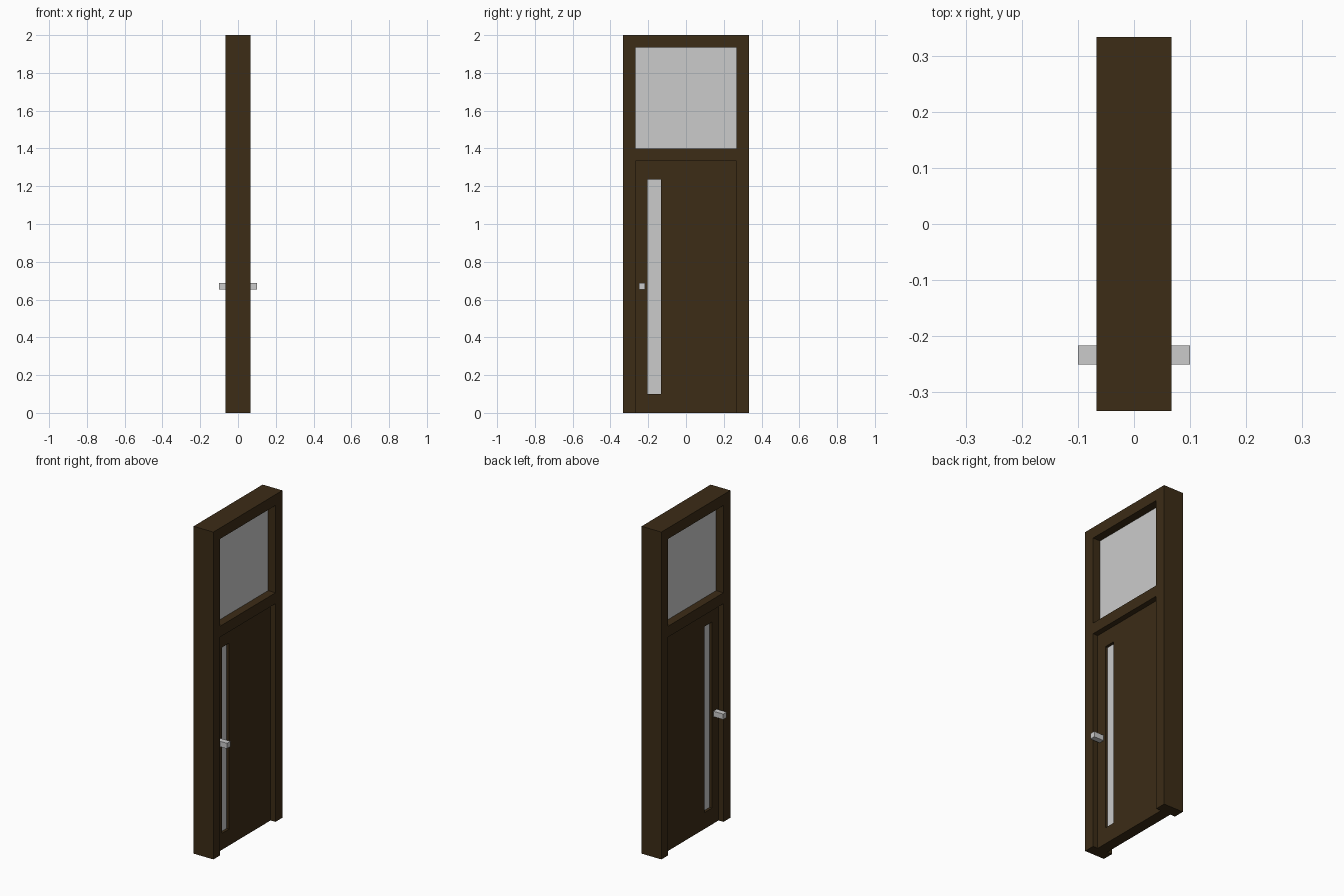
import bpy
from math import pi

if "Cube" in bpy.data.objects:
    bpy.data.objects.remove(bpy.data.objects["Cube"])

U = 1 / 30                     # module all dimensions are based on
W, JAMB, TOP = 10 * U, 8 * U, 2.0

brown = bpy.data.materials.new("dark_wood")
brown.diffuse_color = (0.045, 0.025, 0.008, 1)
brown.use_nodes = True
brown.node_tree.nodes["Principled BSDF"].inputs["Base Color"].default_value = brown.diffuse_color


def rect(y0, y1, z0, z1):
    return [(y0, z0), (y1, z0), (y1, z1), (y0, z1)]


def slab(name, loops, half_depth, mat=None):
    """Filled profile in the YZ plane (later loops are holes), extruded along X."""
    curve = bpy.data.curves.new(name, 'CURVE')
    curve.dimensions = '2D'
    curve.fill_mode = 'BOTH'
    curve.extrude = half_depth
    for pts in loops:
        sp = curve.splines.new('POLY')
        sp.points.add(len(pts) - 1)
        for p, (y, z) in zip(sp.points, pts):
            p.co = (y, z, 0, 1)
        sp.use_cyclic_u = True
    ob = bpy.data.objects.new(name, curve)
    bpy.context.collection.objects.link(ob)
    ob.rotation_euler = (pi / 2, 0, pi / 2)
    bpy.ops.object.select_all(action='DESELECT')
    ob.select_set(True)
    bpy.context.view_layer.objects.active = ob
    bpy.ops.object.convert(target='MESH')
    ob = bpy.context.object
    ob.name = name
    for poly in ob.data.polygons:
        poly.use_smooth = False
    if mat:
        ob.data.materials.clear()
        ob.data.materials.append(mat)
    return ob


door_top = 40 * U
transom = rect(-JAMB, JAMB, 42 * U, 58 * U)
slot = rect(-0.203, -4 * U, 0.1, 37 * U + 0.003)

# Frame: open at the floor, with a window hole above the door
outline = [(-W, 0), (-JAMB, 0), (-JAMB, door_top), (JAMB, door_top),
           (JAMB, 0), (W, 0), (W, TOP), (-W, TOP)]
slab("door_frame", [outline, transom], 2 * U, brown)

# Door leaf with a tall narrow slot
slab("door_leaf", [rect(-JAMB, JAMB, 0, door_top), slot], U, brown)

# Glass panes
slab("transom_glass", [transom], U / 2)
slab("slot_glass", [slot], U / 2)

# Handle bar passing through the leaf
slab("door_handle", [rect(-7.5 * U, -6.5 * U, 19.6 * U, 20.6 * U)], 3 * U)
